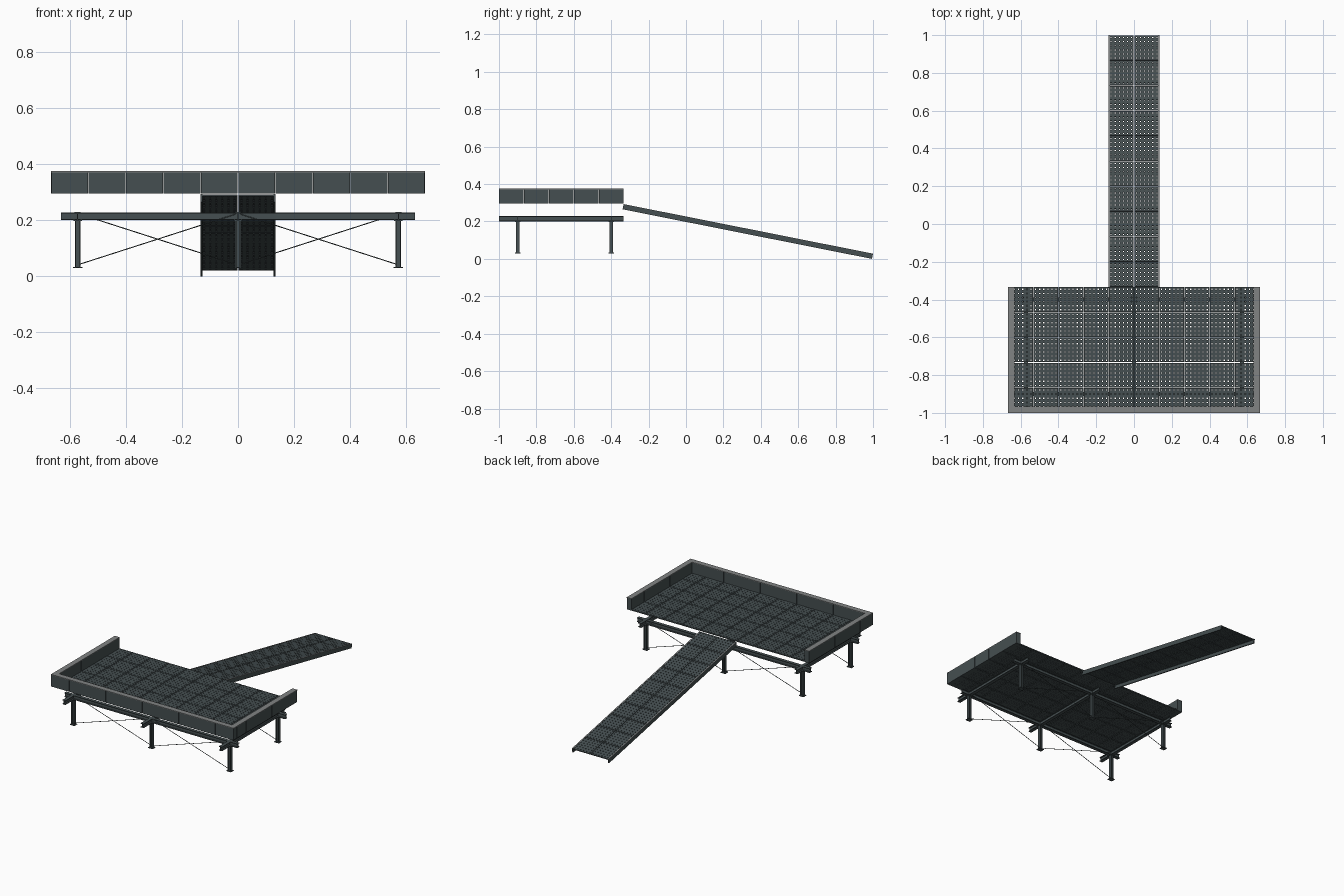
import bpy, bmesh, math
from mathutils import Vector, Matrix

if "Cube" in bpy.data.objects:
    bpy.data.objects.remove(bpy.data.objects["Cube"])


def material(name, rgb):
    m = bpy.data.materials.new(name)
    m.diffuse_color = (*rgb, 1)
    m.use_nodes = True
    m.node_tree.nodes["Principled BSDF"].inputs["Base Color"].default_value = m.diffuse_color
    return m


DARK = material("dark_steel", (0.06, 0.078, 0.082))
LIGHT = material("light_edge", (0.22, 0.23, 0.23))


def finish(name, bm, mat, matrix=None):
    me = bpy.data.meshes.new(name)
    bmesh.ops.recalc_face_normals(bm, faces=bm.faces)
    bm.to_mesh(me)
    bm.free()
    me.materials.append(mat)
    ob = bpy.data.objects.new(name, me)
    bpy.context.collection.objects.link(ob)
    if matrix:
        ob.matrix_world = matrix
    return ob


def boxes(name, spans, mat, matrix=None):
    """One object made of boxes given as (x0, x1, y0, y1, z0, z1)."""
    bm = bmesh.new()
    for x0, x1, y0, y1, z0, z1 in spans:
        m = (Matrix.Translation(((x0 + x1) / 2, (y0 + y1) / 2, (z0 + z1) / 2))
             @ Matrix.Diagonal((x1 - x0, y1 - y0, z1 - z0, 1)))
        bmesh.ops.create_cube(bm, size=1, matrix=m)
    return finish(name, bm, mat, matrix)


def i_section(name, start, end, width, depth, up, t=0.004):
    """I-shaped bar from start to end; depth lies along up."""
    start, end, up = Vector(start), Vector(end), Vector(up)
    side = (end - start).normalized().cross(up)
    w, d, s = width / 2, depth / 2, t / 2
    half = [(w, d), (-w, d), (-w, d - t), (-s, d - t), (-s, -d + t), (-w, -d + t)]
    outline = half + [(-a, -b) for a, b in half]
    bm = bmesh.new()
    face = bm.faces.new([bm.verts.new(start + side * a + up * b) for a, b in outline])
    ext = bmesh.ops.extrude_face_region(bm, geom=[face])
    verts = [g for g in ext["geom"] if isinstance(g, bmesh.types.BMVert)]
    bmesh.ops.translate(bm, verts=verts, vec=end - start)
    if face not in bm.faces:
        bm.faces.new([v for v in bm.verts if v not in verts])
    return finish(name, bm, DARK)


def grating(name, x0, y0, nx, ny, tx, ty, thick, matrix, holes=6, gap=0.003, hole=0.006):
    """Perforated tiles, top surface at local z = 0."""
    def stops(size):
        inner = size - gap
        out = [gap / 2]
        for i in range(holes):
            c = gap / 2 + inner * (i + 0.5) / holes
            out += [c - hole / 2, c + hole / 2]
        return out + [size - gap / 2]
    sx, sy = stops(tx), stops(ty)
    bm = bmesh.new()
    for a in range(nx):
        for b in range(ny):
            grid = [[bm.verts.new((x0 + a * tx + x, y0 + b * ty + y, 0)) for y in sy] for x in sx]
            for i in range(len(sx) - 1):
                for j in range(len(sy) - 1):
                    if not (i % 2 and j % 2):
                        bm.faces.new((grid[i][j], grid[i + 1][j], grid[i + 1][j + 1], grid[i][j + 1]))
    ob = finish(name, bm, DARK, matrix)
    if ob.data.polygons[0].normal.z < 0:
        ob.data.flip_normals()
    mod = ob.modifiers.new("thickness", 'SOLIDIFY')
    mod.thickness = thick
    mod.offset = -1
    return ob


X, Y0, Y1, T, W = 2 / 3, -1.0, -1 / 3, 2 / 15, 0.035

# platform floor
grating("platform_floor", -X, Y0, 10, 5, T, T, 0.007, Matrix.Translation((0, 0, 0.302)))

# parapet panels on three sides, with pale top rails
g, zb, zt = 0.001, 0.295, 0.371
boxes("front_wall", [(-X + i * T + g, -X + (i + 1) * T - g, Y0, Y0 + W, zb, zt) for i in range(10)], DARK)
boxes("front_wall_rail", [(-X, X, Y0, Y0 + W, zt, 0.375)], LIGHT)
for side, xa, xb in (("left", -X, -X + W), ("right", X - W, X)):
    boxes(side + "_wall", [(xa, xb, Y0 + i * T + (W if i == 0 else g), Y0 + (i + 1) * T - g, zb, zt)
                           for i in range(5)], DARK)
    boxes(side + "_wall_rail", [(xa, xb, Y0 + W, Y1, zt, 0.375)], LIGHT)

# support frame: crossing I-beams
PX, PY = (-0.572, 0, 0.572), (-0.9, -0.4)
for y in PY:
    i_section("long_beam", (-0.632, y, 0.214), (0.632, y, 0.214), 0.022, 0.028, (0, 0, 1))
for x in PX:
    i_section("cross_beam", (x, Y0, 0.2145), (x, Y1, 0.2145), 0.022, 0.028, (0, 0, 1))

# posts with base and head plates
for x in PX:
    for y in PY:
        i_section("post", (x, y, 0.033), (x, y, 0.2), 0.02, 0.02, (1, 0, 0))
        boxes("post_plates", [(x - 0.017, x + 0.017, y - 0.015, y + 0.015, 0.03, 0.034),
                              (x - 0.015, x + 0.015, y - 0.015, y + 0.015, 0.197, 0.2)], DARK)


# diagonal tie rods
def rod(a, b, r=0.0018):
    a, b = Vector(a), Vector(b)
    m = (Matrix.Translation((a + b) / 2)
         @ (b - a).to_track_quat('Z', 'Y').to_matrix().to_4x4())
    bm = bmesh.new()
    bmesh.ops.create_cone(bm, cap_ends=True, segments=8, radius1=r, radius2=r,
                          depth=(b - a).length, matrix=m)
    finish("tie_rod", bm, DARK)


for y in PY:
    for s in (-1, 1):
        rod((s * 0.565, y - 0.003, 0.043), (s * 0.008, y - 0.003, 0.222))
        rod((s * 0.565, y + 0.003, 0.222), (s * 0.008, y + 0.003, 0.043))

# sloping ramp: grating between two side plates
drop, run = 0.265, 4 / 3
angle, length = math.atan2(drop, run), math.hypot(drop, run)
ramp = Matrix.Translation((0, Y1, 0.293)) @ Matrix.Rotation(-angle, 4, 'X')
grating("ramp_floor", -T, 0, 2, 10, T, length / 10, 0.006, ramp @ Matrix.Translation((0, 0, -0.001)))
for side, xa, xb in (("left", -T - 0.001, -T + 0.006), ("right", T - 0.006, T + 0.001)):
    boxes(side + "_ramp_side", [(xa, xb, 0, length, -0.0285, -0.002)], DARK, ramp)
    boxes(side + "_ramp_edge", [(xa, xb, 0, length, -0.002, 0)], LIGHT, ramp)
